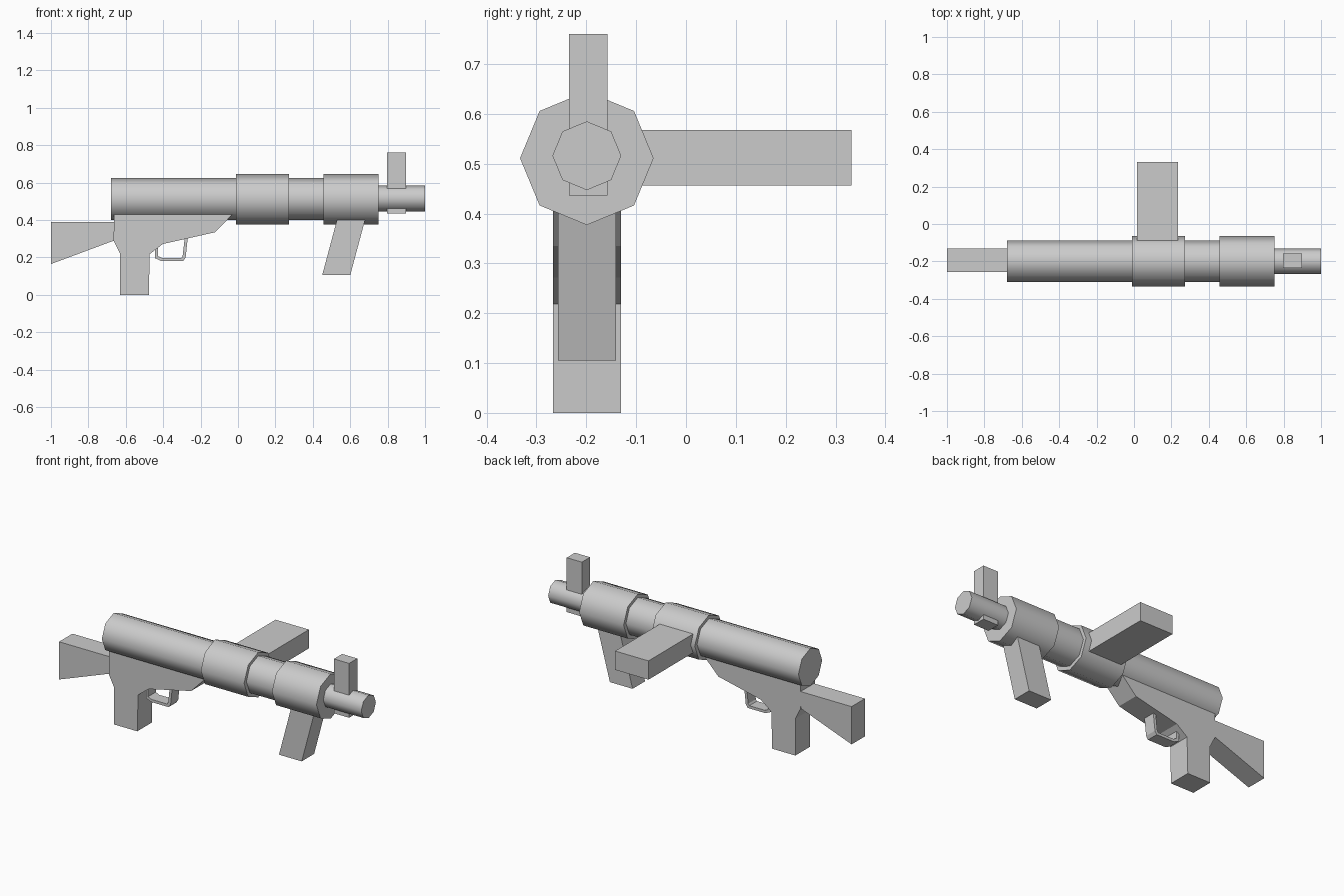
import bpy, bmesh, math

if "Cube" in bpy.data.objects:
    bpy.data.objects.remove(bpy.data.objects["Cube"])

AXIS_Y, AXIS_Z = -0.199, 0.511


def finish(name, bm, smooth=False):
    bmesh.ops.recalc_face_normals(bm, faces=bm.faces)
    mesh = bpy.data.meshes.new(name)
    bm.to_mesh(mesh)
    bm.free()
    obj = bpy.data.objects.new(name, mesh)
    bpy.context.collection.objects.link(obj)
    if smooth:
        bpy.ops.object.select_all(action='DESELECT')
        obj.select_set(True)
        bpy.context.view_layer.objects.active = obj
        bpy.ops.object.shade_smooth_by_angle(angle=math.radians(60))
    return obj


def prism(name, profile, y0, y1):
    """Extrude an x-z outline from y0 to y1."""
    bm = bmesh.new()
    face = bm.faces.new([bm.verts.new((x, y0, z)) for x, z in profile])
    new = bmesh.ops.extrude_face_region(bm, geom=[face])["geom"]
    verts = [v for v in new if isinstance(v, bmesh.types.BMVert)]
    bmesh.ops.translate(bm, verts=verts, vec=(0, y1 - y0, 0))
    return finish(name, bm)


def box(name, x0, x1, y0, y1, z0, z1):
    return prism(name, [(x0, z0), (x1, z0), (x1, z1), (x0, z1)], y0, y1)


def tube(name, x0, x1, r, z=AXIS_Z):
    """Solid octagonal cylinder along x, corners up and sideways."""
    bm = bmesh.new()
    ring = [bm.verts.new((x0, AXIS_Y + r * math.cos(i * math.pi / 4),
                          z + r * math.sin(i * math.pi / 4))) for i in range(8)]
    face = bm.faces.new(ring)
    new = bmesh.ops.extrude_face_region(bm, geom=[face])["geom"]
    verts = [v for v in new if isinstance(v, bmesh.types.BMVert)]
    bmesh.ops.translate(bm, verts=verts, vec=(x1 - x0, 0, 0))
    return finish(name, bm, smooth=True)


# Barrel assembly
tube("main_tube", -0.68, 0.70, 0.112, 0.513)
tube("rear_sleeve", -0.012, 0.273, 0.134)
tube("front_sleeve", 0.457, 0.75, 0.134)
tube("muzzle", 0.70, 1.0, 0.069, 0.516)
box("front_sight", 0.797, 0.897, -0.235, -0.158, 0.436, 0.76)

# Side magazine
box("magazine", 0.015, 0.235, -0.15, 0.332, 0.456, 0.568)

# Receiver with pistol grip
prism("receiver", [(-0.663, 0.43), (-0.03, 0.43), (-0.122, 0.335), (-0.402, 0.272),
                   (-0.472, 0.218), (-0.477, 0.0), (-0.63, 0.0), (-0.63, 0.22),
                   (-0.665, 0.29)], -0.267, -0.13)

# Stock and slanted foregrip
prism("stock", [(-1.0, 0.39), (-0.65, 0.39), (-0.65, 0.295), (-1.0, 0.165)],
      -0.257, -0.131)
prism("foregrip", [(0.45, 0.105), (0.60, 0.105), (0.687, 0.43), (0.537, 0.43)],
      -0.257, -0.14)

# Trigger guard strip: outer outline then inner outline
prism("trigger_guard", [(-0.443, 0.255), (-0.443, 0.196), (-0.41, 0.181), (-0.293, 0.181),
                        (-0.28, 0.20), (-0.268, 0.31), (-0.285, 0.305), (-0.296, 0.207),
                        (-0.303, 0.197), (-0.405, 0.197), (-0.428, 0.207), (-0.428, 0.265)],
      -0.235, -0.163)
